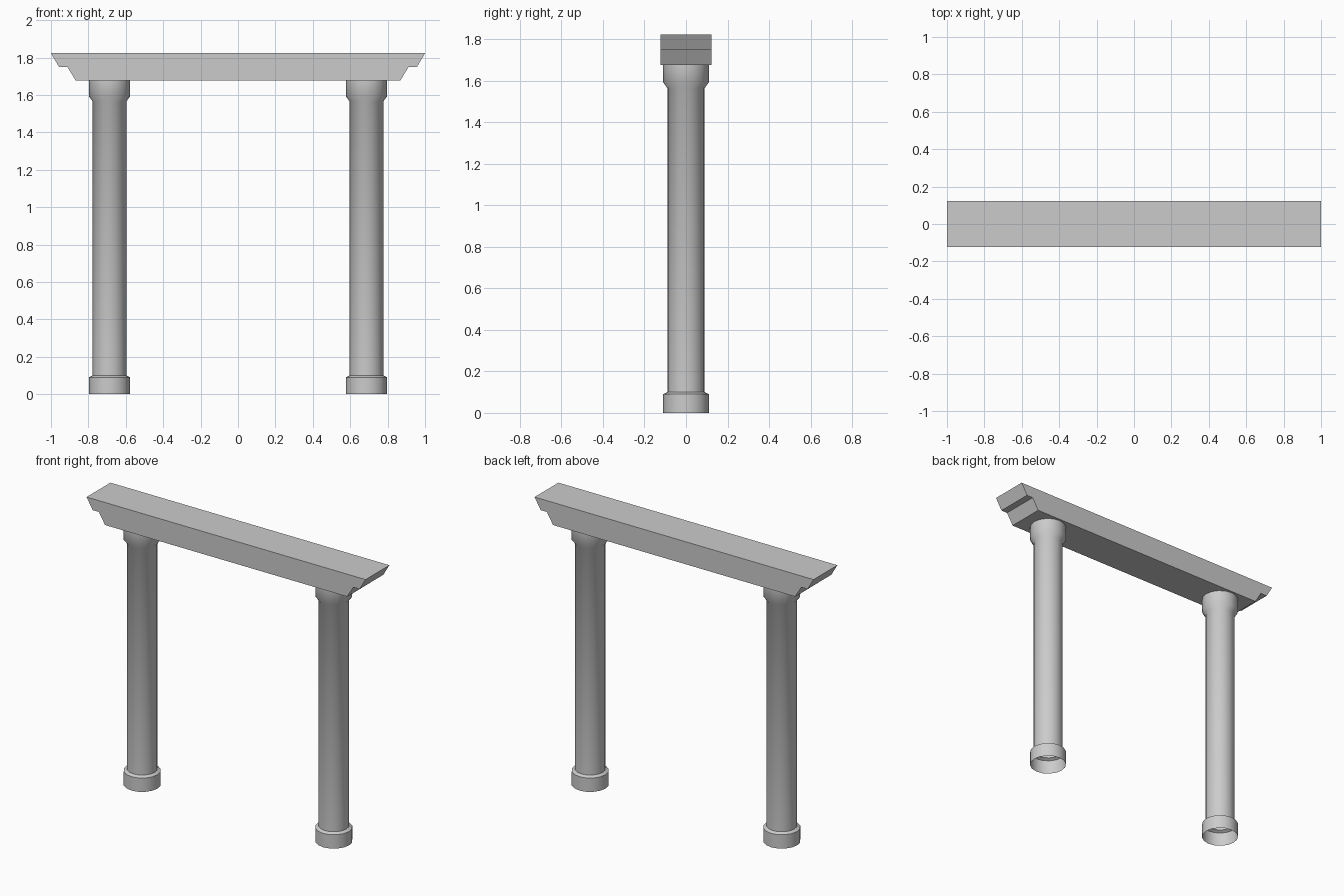
import bpy, bmesh, math

if "Cube" in bpy.data.objects:
    bpy.data.objects.remove(bpy.data.objects["Cube"])

SIDES = 16
COLUMN_X = 0.687


def make_object(name, bm):
    bmesh.ops.recalc_face_normals(bm, faces=bm.faces)
    mesh = bpy.data.meshes.new(name)
    bm.to_mesh(mesh)
    bm.free()
    obj = bpy.data.objects.new(name, mesh)
    bpy.context.collection.objects.link(obj)
    return obj


def lathe(name, profile, x):
    """Open-ended turned shape from (radius, z) points."""
    bm = bmesh.new()
    rings = [[bm.verts.new((r * math.cos(2 * math.pi * i / SIDES),
                            r * math.sin(2 * math.pi * i / SIDES), z))
              for i in range(SIDES)] for r, z in profile]
    for low, high in zip(rings, rings[1:]):
        for i in range(SIDES):
            j = (i + 1) % SIDES
            bm.faces.new((low[i], low[j], high[j], high[i]))
    obj = make_object(name, bm)
    obj.location.x = x
    bpy.ops.object.select_all(action='DESELECT')
    obj.select_set(True)
    bpy.context.view_layer.objects.active = obj
    bpy.ops.object.shade_smooth_by_angle(angle=math.radians(50))
    return obj


# Columns: foot ring, straight shaft, flared capital
column_profile = [(0.11, 0), (0.11, 0.09), (0.09, 0.10),
                  (0.09, 1.565), (0.11, 1.592), (0.11, 1.677)]
lathe("left_column", column_profile, -COLUMN_X)
lathe("right_column", column_profile, COLUMN_X)

# Lintel: stepped end profile, mirrored in x and extruded through the depth
half = [(0.868, 1.677), (0.912, 1.75), (0.957, 1.75), (1.0, 1.823)]
outline = half + [(-x, z) for x, z in reversed(half)]
bm = bmesh.new()
face = bm.faces.new([bm.verts.new((x, -0.122, z)) for x, z in outline])
extruded = bmesh.ops.extrude_face_region(bm, geom=[face], use_keep_orig=True)
bmesh.ops.translate(bm, vec=(0, 0.244, 0),
                    verts=[v for v in extruded["geom"]
                           if isinstance(v, bmesh.types.BMVert)])
make_object("lintel", bm)
